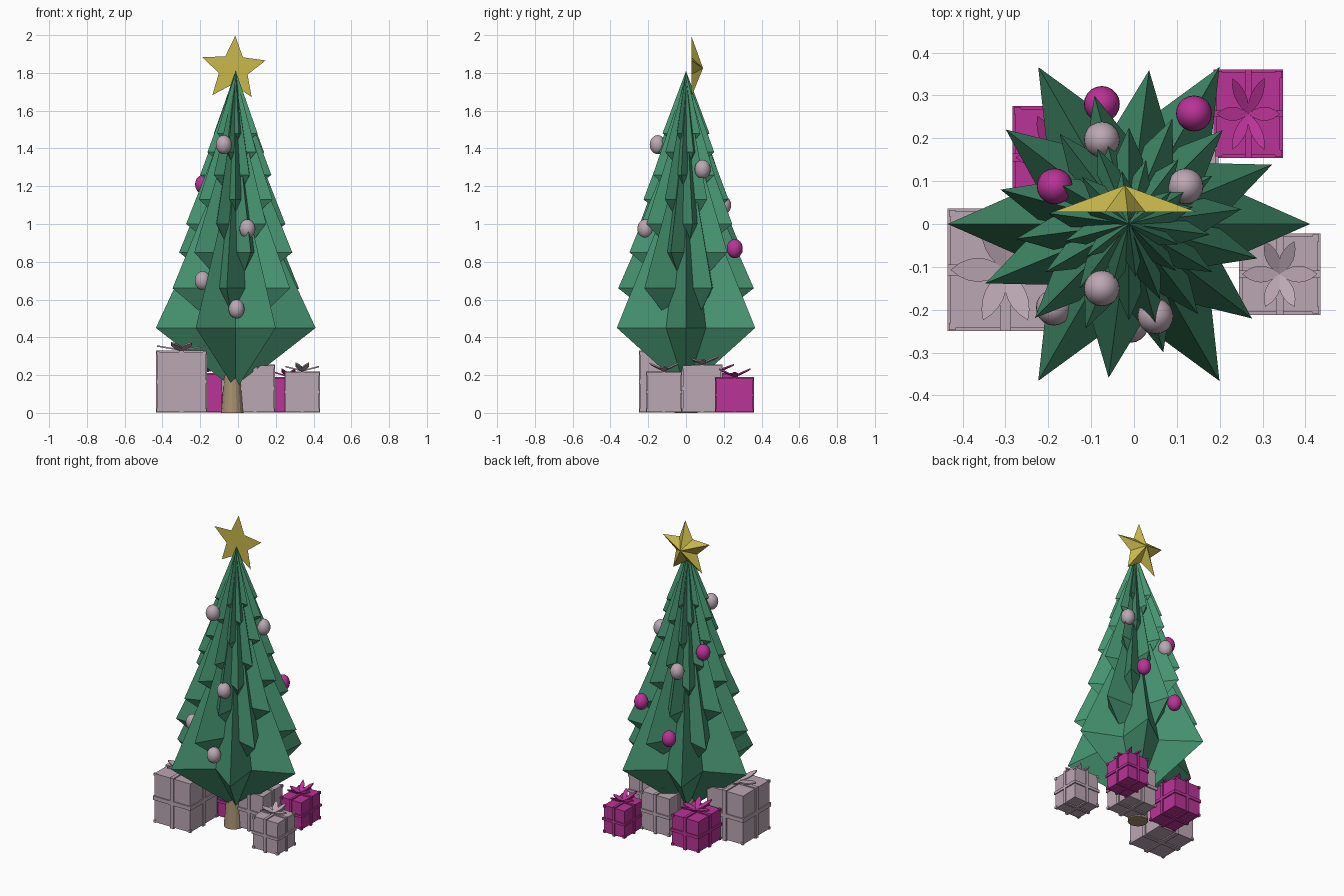
import bpy, bmesh, math
from mathutils import Vector, Matrix

cube = bpy.data.objects.get("Cube")
if cube:
    bpy.data.objects.remove(cube, do_unlink=True)


def material(name, rgb):
    m = bpy.data.materials.new(name)
    m.use_nodes = True
    m.diffuse_color = (*rgb, 1)
    m.node_tree.nodes["Principled BSDF"].inputs["Base Color"].default_value = (*rgb, 1)
    return m


GREEN = material("pine green", (0.062, 0.3, 0.165))
GOLD = material("gold", (0.58, 0.48, 0.07))
MAGENTA = material("magenta", (0.49, 0.033, 0.31))
PALE = material("pale pink", (0.5, 0.385, 0.45))
TAN = material("tan bark", (0.38, 0.28, 0.16))


def finish(bm, name, mat, smooth=False):
    bmesh.ops.recalc_face_normals(bm, faces=bm.faces)
    mesh = bpy.data.meshes.new(name)
    bm.to_mesh(mesh)
    bm.free()
    mesh.materials.append(mat)
    for p in mesh.polygons:
        p.use_smooth = smooth
    obj = bpy.data.objects.new(name, mesh)
    bpy.context.collection.objects.link(obj)
    return obj


def star_ring(bm, points, outer, inner, turn, place):
    """Zigzag ring of vertices; place maps 2D offsets to 3D."""
    ring = []
    for i in range(points * 2):
        a = turn + math.pi * i / points
        r = inner if i % 2 else outer
        ring.append(bm.verts.new(place(r * math.cos(a), r * math.sin(a))))
    return ring


def fan(bm, ring, tip):
    v = bm.verts.new(tip)
    for a, b in zip(ring, ring[1:] + ring[:1]):
        bm.faces.new((a, b, v))


def box(bm, centre, size):
    m = Matrix.Translation(centre) @ Matrix.Diagonal((*size, 1))
    bmesh.ops.create_cube(bm, size=1, matrix=m)


# Trunk
TREE_X = -0.012
bm = bmesh.new()
bmesh.ops.create_cone(bm, cap_ends=True, segments=16, radius1=0.06, radius2=0.035,
                      depth=0.3, matrix=Matrix.Translation((-0.03, 0, 0.15)))
finish(bm, "trunk", TAN)

# Stacked six-pointed branch tiers, each turned a little further
radii = [0.423, 0.362, 0.31, 0.265, 0.225, 0.19, 0.155, 0.125]
levels = [0.45, 0.66, 0.85, 1.0, 1.13, 1.26, 1.38, 1.48]
tops = [1.36, 1.48, 1.59, 1.67, 1.73, 1.77, 1.79, 1.81]
for k, (r, z, top) in enumerate(zip(radii, levels, tops)):
    bm = bmesh.new()
    ring = star_ring(bm, 6, r, r * 0.5, math.radians(22.5 * k),
                     lambda x, y: (TREE_X + x, y, z))
    fan(bm, ring, (TREE_X, 0, top))
    fan(bm, ring, (TREE_X, 0, z - 0.78 * r))
    finish(bm, f"branch_tier_{k + 1}", GREEN)

# Star topper: flat front, raised back
bm = bmesh.new()
ring = star_ring(bm, 5, 0.177, 0.08, math.radians(87),
                 lambda x, y: (-0.024 + x, 0.028, 1.82 + y))
bm.faces.new(ring)
fan(bm, ring, (-0.022, 0.09, 1.825))
finish(bm, "star_topper", GOLD)

# Baubles
baubles = [
    (PALE, -0.075, -0.15, 1.42), (PALE, 0.12, 0.088, 1.29),
    (PALE, -0.075, 0.197, 1.1), (PALE, 0.05, -0.215, 0.975),
    (PALE, -0.187, -0.195, 0.7), (PALE, -0.008, -0.235, 0.55),
    (MAGENTA, -0.185, 0.088, 1.21), (MAGENTA, 0.14, 0.258, 0.87),
    (MAGENTA, -0.075, 0.28, 0.695),
]
for i, (mat, x, y, z) in enumerate(baubles):
    bm = bmesh.new()
    m = Matrix.Translation((x, y, z)) @ Matrix.Diagonal((1, 1, 1.2, 1))
    bmesh.ops.create_uvsphere(bm, u_segments=20, v_segments=12, radius=0.042, matrix=m)
    finish(bm, f"bauble_{i + 1}", mat, smooth=True)


def petal(bm, centre, angle, length, width, rise):
    """Thin leaf-shaped bow loop sloping up from the knot."""
    out = Vector((math.cos(angle), math.sin(angle), 0))
    side = Vector((-out.y, out.x, 0))
    steps = 6
    outline = [(i / steps, 1) for i in range(steps + 1)]
    outline += [(i / steps, -1) for i in range(steps - 1, 0, -1)]
    layers = []
    for lift in (0, 0.008):
        layer = []
        for t, s in outline:
            w = s * width * math.sin(math.pi * t) ** 0.8 if 0 < t < 1 else 0
            p = Vector(centre) + out * (length * t) + side * w
            p.z += lift + rise * t
            layer.append(bm.verts.new(p))
        layers.append(layer)
    bottom, top = layers
    bm.faces.new(top)
    bm.faces.new(bottom[::-1])
    n = len(top)
    for i in range(n):
        j = (i + 1) % n
        bm.faces.new((bottom[i], bottom[j], top[j], top[i]))


def present(name, mat, x, y, hx, hy, height):
    """Box with a ribbon band in each plane, corner caps and a bow."""
    base = 0.008
    mid = (base + height) / 2
    sx, sy, sz = hx * 2, hy * 2, height - base
    small = min(hx, hy)
    band, out = small * 0.2, 0.014
    bm = bmesh.new()
    box(bm, (x, y, mid), (sx, sy, sz))
    finish(bm, name + "_box", mat)

    bm = bmesh.new()
    box(bm, (x, y, mid), (band, sy + out, sz + out))
    box(bm, (x, y, mid), (sx + out, band, sz + out))
    box(bm, (x, y, mid), (sx + out, sy + out, band))
    for i in (-1, 1):
        for j in (-1, 1):
            for k in (-1, 1):
                box(bm, (x + i * (hx - 0.004), y + j * (hy - 0.004), mid + k * (sz / 2 - 0.006)),
                    (0.016, 0.016, 0.016))
    finish(bm, name + "_ribbon", mat)

    bm = bmesh.new()
    knot = (x, y, height + 0.006)
    for deg in (0, 180):
        petal(bm, knot, math.radians(deg), hx, small * 0.22, 0.022)
    for deg in (66, 114, 246, 294):
        petal(bm, knot, math.radians(deg), hy * 0.95, small * 0.18, 0.04)
    finish(bm, name + "_bow", mat)


present("large_present", PALE, -0.3, -0.107, 0.128, 0.136, 0.322)
present("right_present", PALE, 0.34, -0.117, 0.088, 0.088, 0.213)
present("middle_present", PALE, 0.09, 0.085, 0.1, 0.1, 0.25)
present("back_present", MAGENTA, 0.267, 0.257, 0.074, 0.096, 0.182)
present("back_left_present", MAGENTA, -0.182, 0.155, 0.094, 0.113, 0.205)
